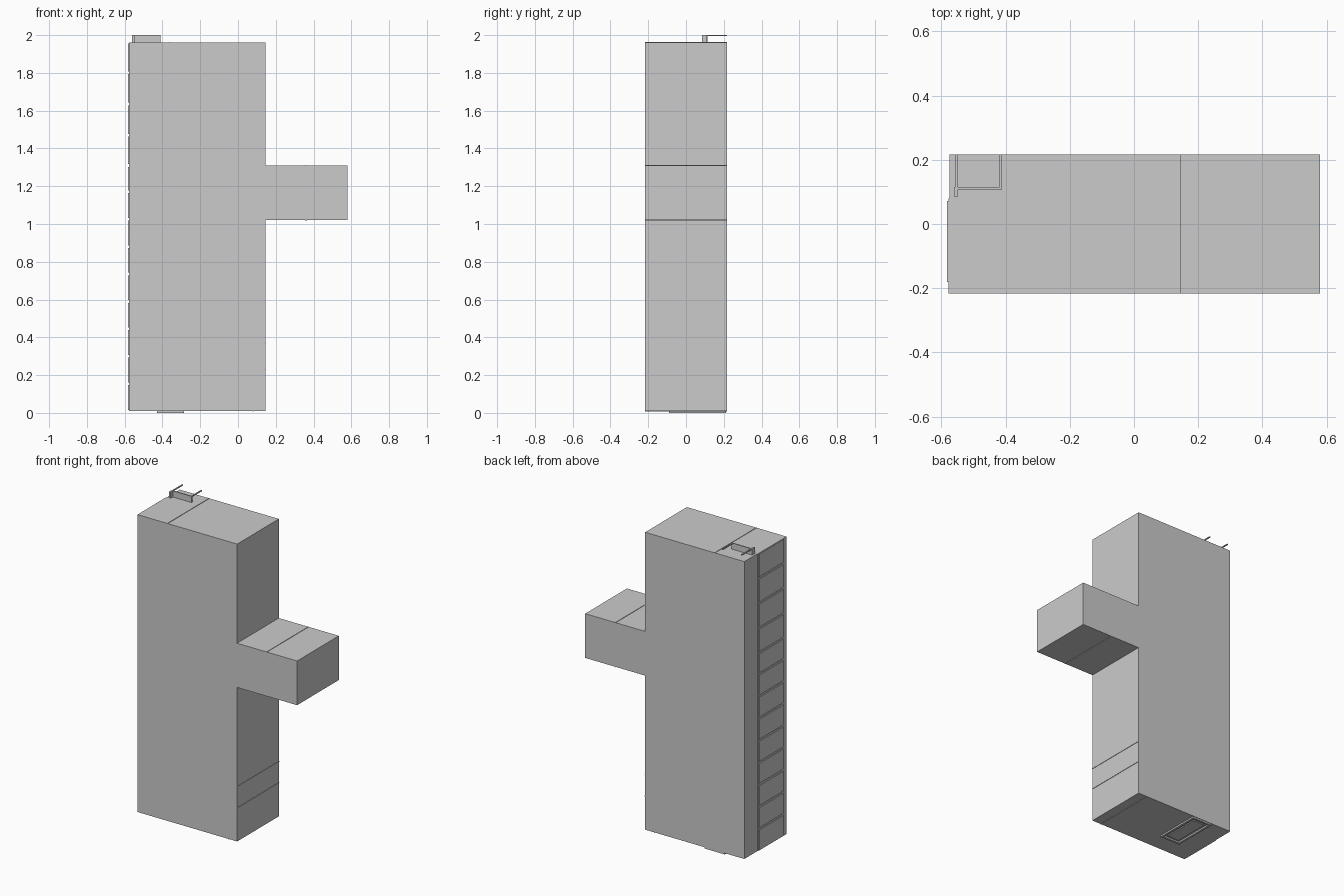
import bpy, bmesh

if "Cube" in bpy.data.objects:
    bpy.data.objects.remove(bpy.data.objects["Cube"])


def box(name, x0, x1, y0, y1, z0, z1):
    """Axis-aligned box from its limits."""
    return boxes(name, [(x0, x1, y0, y1, z0, z1)])


def boxes(name, limits):
    """Several boxes joined in one object."""
    bm = bmesh.new()
    for x0, x1, y0, y1, z0, z1 in limits:
        verts = bmesh.ops.create_cube(bm, size=1)["verts"]
        for v in verts:
            v.co = (x0 if v.co.x < 0 else x1,
                    y0 if v.co.y < 0 else y1,
                    z0 if v.co.z < 0 else z1)
    return finish(name, bm)


def finish(name, bm):
    bmesh.ops.recalc_face_normals(bm, faces=bm.faces)
    mesh = bpy.data.meshes.new(name)
    bm.to_mesh(mesh)
    bm.free()
    obj = bpy.data.objects.new(name, mesh)
    bpy.context.collection.objects.link(obj)
    return obj


L, R, ARM = -0.574, 0.145, 0.58
F, B = -0.216, 0.216
BASE, TOP = 0.01, 1.96
ARM_LOW, ARM_HIGH = 1.02, 1.31

# tower with its side arm: one extruded outline
bm = bmesh.new()
outline = [(L, BASE), (R, BASE), (R, ARM_LOW), (ARM, ARM_LOW),
           (ARM, ARM_HIGH), (R, ARM_HIGH), (R, TOP), (L, TOP)]
face = bm.faces.new([bm.verts.new((x, F, z)) for x, z in outline])
side = bmesh.ops.extrude_face_region(bm, geom=[face])["geom"]
bmesh.ops.translate(bm, vec=(0, B - F, 0),
                    verts=[g for g in side if isinstance(g, bmesh.types.BMVert)])
finish("tower_body", bm)

# backing layer behind the window column on the left wall
box("window_backing", -0.578, L, F, 0.08, BASE, TOP)

# column of thirteen window panels, taller towards the top
gaps = [0.155, 0.30, 0.445, 0.59, 0.735, 0.88, 1.025,
        1.17, 1.31, 1.47, 1.635, 1.80]
edges = [BASE - 0.003] + gaps + [TOP + 0.003]
boxes("window_panels", [(-0.583, -0.577, -0.18, 0.072, a + 0.007, b - 0.007)
                        for a, b in zip(edges, edges[1:])])

# thin seam strips running across the faces
s, h = 0.003, 0.002
boxes("seam_strips", [
    (-0.36 - h, -0.36 + h, F, B, TOP, TOP + s),
    (0.36 - h, 0.36 + h, F, B, ARM_HIGH, ARM_HIGH + s),
    (0.36 - h, 0.36 + h, F, B, ARM_LOW - s, ARM_LOW),
    (0.08 - h, 0.08 + h, F, B, BASE - s, BASE),
    (R, R + s, F, B, 0.37 - h, 0.37 + h),
    (R, R + s, F, B, 0.23 - h, 0.23 + h),
])

# roof guard: low wall, corner post and two rails to the back edge
box("roof_guard_wall", -0.556, -0.411, 0.107, 0.115, TOP, 2.0)
box("roof_guard_post", -0.56, -0.548, 0.085, 0.115, TOP, 2.0)
for name, x in (("left", -0.553), ("right", -0.415)):
    box("roof_rail_" + name, x - 0.004, x + 0.004, 0.115, B, 1.994, 2.0)

# frame and inset plate under the base
x0, x1, y0, y1, t = -0.43, -0.285, -0.09, 0.213, 0.014
boxes("base_frame", [
    (x0, x0 + t, y0, y1, 0, BASE),
    (x1 - t, x1, y0, y1, 0, BASE),
    (x0 + t, x1 - t, y0, y0 + t, 0, BASE),
    (x0 + t, x1 - t, y1 - t, y1, 0, BASE),
])
box("base_plate", x0 + 0.03, x1 - 0.03, y0 + 0.03, y1 - 0.03, 0.004, BASE)
